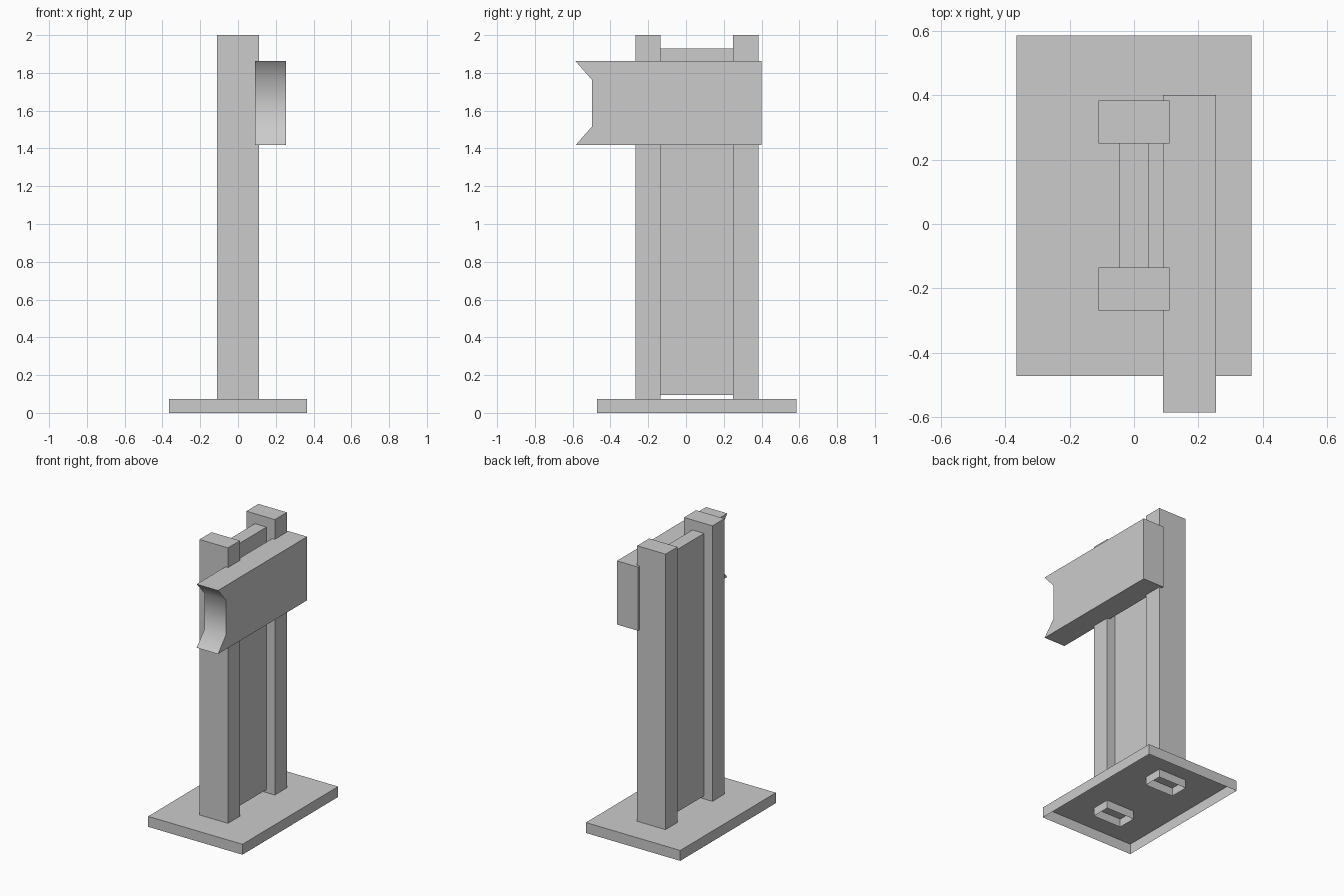
import bpy, bmesh, math

old = bpy.data.objects.get("Cube")
if old:
    bpy.data.objects.remove(old, do_unlink=True)

GREY = (0.6, 0.6, 0.6, 1.0)
grey = bpy.data.materials.new("plain_grey")
grey.use_nodes = True
grey.diffuse_color = GREY
grey.node_tree.nodes["Principled BSDF"].inputs["Base Color"].default_value = GREY


def extrude_profile(name, profile, x0, x1, open_bottom=False):
    """Extrude a (y, z) outline from x0 to x1, optionally without its underside."""
    bm = bmesh.new()
    outline = bm.faces.new([bm.verts.new((x0, y, z)) for y, z in profile])
    out = bmesh.ops.extrude_face_region(bm, geom=[outline], use_keep_orig=True)
    new_verts = [g for g in out["geom"] if isinstance(g, bmesh.types.BMVert)]
    bmesh.ops.translate(bm, verts=new_verts, vec=(x1 - x0, 0, 0))
    bmesh.ops.recalc_face_normals(bm, faces=bm.faces)
    if open_bottom:
        under = [f for f in bm.faces if f.normal.z < -0.9]
        bmesh.ops.delete(bm, geom=under, context="FACES")
    mesh = bpy.data.meshes.new(name)
    bm.to_mesh(mesh)
    bm.free()
    mesh.materials.append(grey)
    obj = bpy.data.objects.new(name, mesh)
    bpy.context.collection.objects.link(obj)
    return obj


def box(name, x, y, z, open_bottom=False):
    outline = [(y[0], z[0]), (y[1], z[0]), (y[1], z[1]), (y[0], z[1])]
    return extrude_profile(name, outline, x[0], x[1], open_bottom)


# Hollow base tray, open underneath
box("base", (-0.365, 0.365), (-0.472, 0.585), (0, 0.073), open_bottom=True)

# Two posts passing into the base
for name, y0 in (("front_post", -0.268), ("back_post", 0.25)):
    box(name, (-0.11, 0.11), (y0, y0 + 0.133), (0.015, 2), open_bottom=True)

# Thin panel between the posts
box("panel", (-0.045, 0.045), (-0.135, 0.25), (0.094, 1.93))

# Sign board with a notched front end
board_outline = [(0.4, 1.417), (0.4, 1.862), (-0.585, 1.862),
                 (-0.497, 1.762), (-0.497, 1.517), (-0.585, 1.417)]
board = extrude_profile("sign_board", board_outline, 0.09, 0.255)

# Soft shading in the notch, all right angles kept sharp
bpy.ops.object.select_all(action="DESELECT")
board.select_set(True)
bpy.context.view_layer.objects.active = board
bpy.ops.object.shade_smooth_by_angle(angle=math.radians(60))
